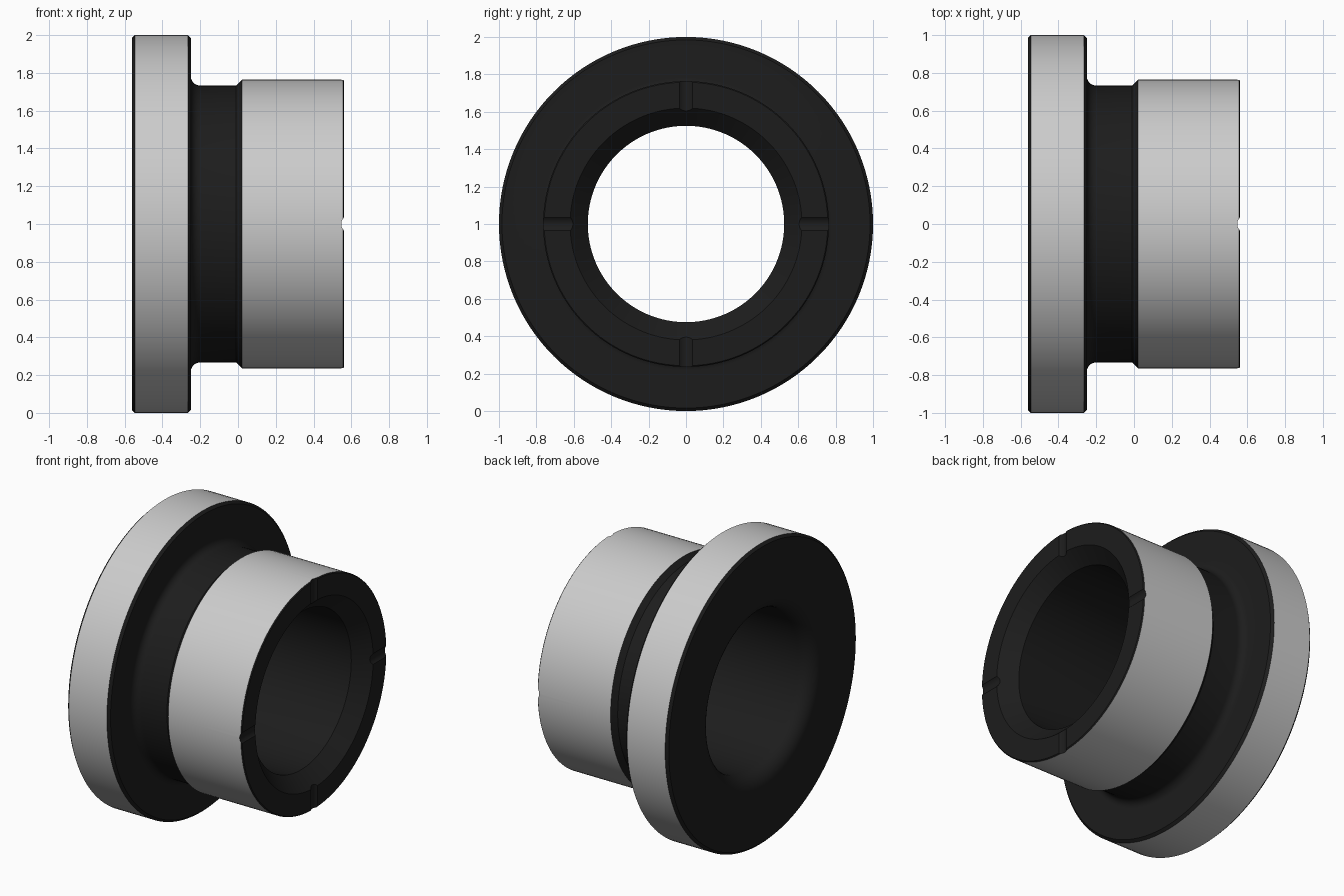
import bpy, bmesh
from math import sin, cos, pi, radians

if "Cube" in bpy.data.objects:
    bpy.data.objects.remove(bpy.data.objects["Cube"])

SEGMENTS = 128
HALF = 0.562


def material(name, rgb):
    m = bpy.data.materials.new(name)
    m.diffuse_color = (*rgb, 1)
    m.use_nodes = True
    m.node_tree.nodes["Principled BSDF"].inputs["Base Color"].default_value = m.diffuse_color
    return m


dark = material("dark_finish", (0.012, 0.012, 0.012))
grey = material("grey_finish", (0.8, 0.8, 0.8))


def arc(cx, cr, radius, a0, a1, steps=8):
    angles = [radians(a0 + (a1 - a0) * i / steps) for i in range(steps + 1)]
    return [(cx + radius * cos(a), cr + radius * sin(a)) for a in angles]


def lathe_x(name, profile, grey_radii):
    """Revolve a closed (x, radius) profile around the x axis at z = 1."""
    bm = bmesh.new()
    rings = []
    for i in range(SEGMENTS):
        a = 2 * pi * i / SEGMENTS
        rings.append([bm.verts.new((x, r * sin(a), 1 + r * cos(a))) for x, r in profile])
    n = len(profile)
    for i in range(SEGMENTS):
        a, b = rings[i], rings[(i + 1) % SEGMENTS]
        for j in range(n):
            k = (j + 1) % n
            face = bm.faces.new((a[j], a[k], b[k], b[j]))
            r0, r1 = profile[j][1], profile[k][1]
            face.material_index = int(r0 == r1 and r0 in grey_radii)
    bmesh.ops.recalc_face_normals(bm, faces=bm.faces)
    mesh = bpy.data.meshes.new(name)
    bm.to_mesh(mesh)
    bm.free()
    mesh.materials.append(dark)
    mesh.materials.append(grey)
    obj = bpy.data.objects.new(name, mesh)
    bpy.context.collection.objects.link(obj)
    return obj


# Flange, relief neck, barrel, countersunk mouth and rounded bore entry
profile = [(-HALF, 0.984), (-HALF + 0.016, 1.0), (-0.266, 1.0), (-0.25, 0.984)]
profile += arc(-0.2, 0.783, 0.05, 180, 270)
profile += [(-0.01, 0.733), (0.021, 0.764), (HALF - 0.006, 0.764), (HALF, 0.758),
            (HALF, 0.62), (HALF - 0.095, 0.525)]
profile += arc(-HALF + 0.1, 0.625, 0.1, 270, 180)
bushing = lathe_x("flanged_bushing", profile, (1.0, 0.764))

# Four shallow round grooves across the end face
for name, rot in (("groove_cutter_vertical", (0, 0, 0)),
                  ("groove_cutter_across", (pi / 2, 0, 0))):
    bpy.ops.mesh.primitive_cylinder_add(vertices=48, radius=0.05, depth=2,
                                        location=(HALF + 0.035, 0, 1), rotation=rot)
    cutter = bpy.context.object
    cutter.name = name
    cutter.hide_render = True
    cutter.data.materials.append(dark)
    mod = bushing.modifiers.new(name, 'BOOLEAN')
    mod.operation = 'DIFFERENCE'
    mod.solver = 'EXACT'
    mod.object = cutter
    bpy.ops.object.select_all(action='DESELECT')
    bushing.select_set(True)
    bpy.context.view_layer.objects.active = bushing
    bpy.ops.object.modifier_apply(modifier=mod.name)
    bpy.data.objects.remove(cutter)

bpy.ops.object.shade_smooth_by_angle(angle=radians(25))
